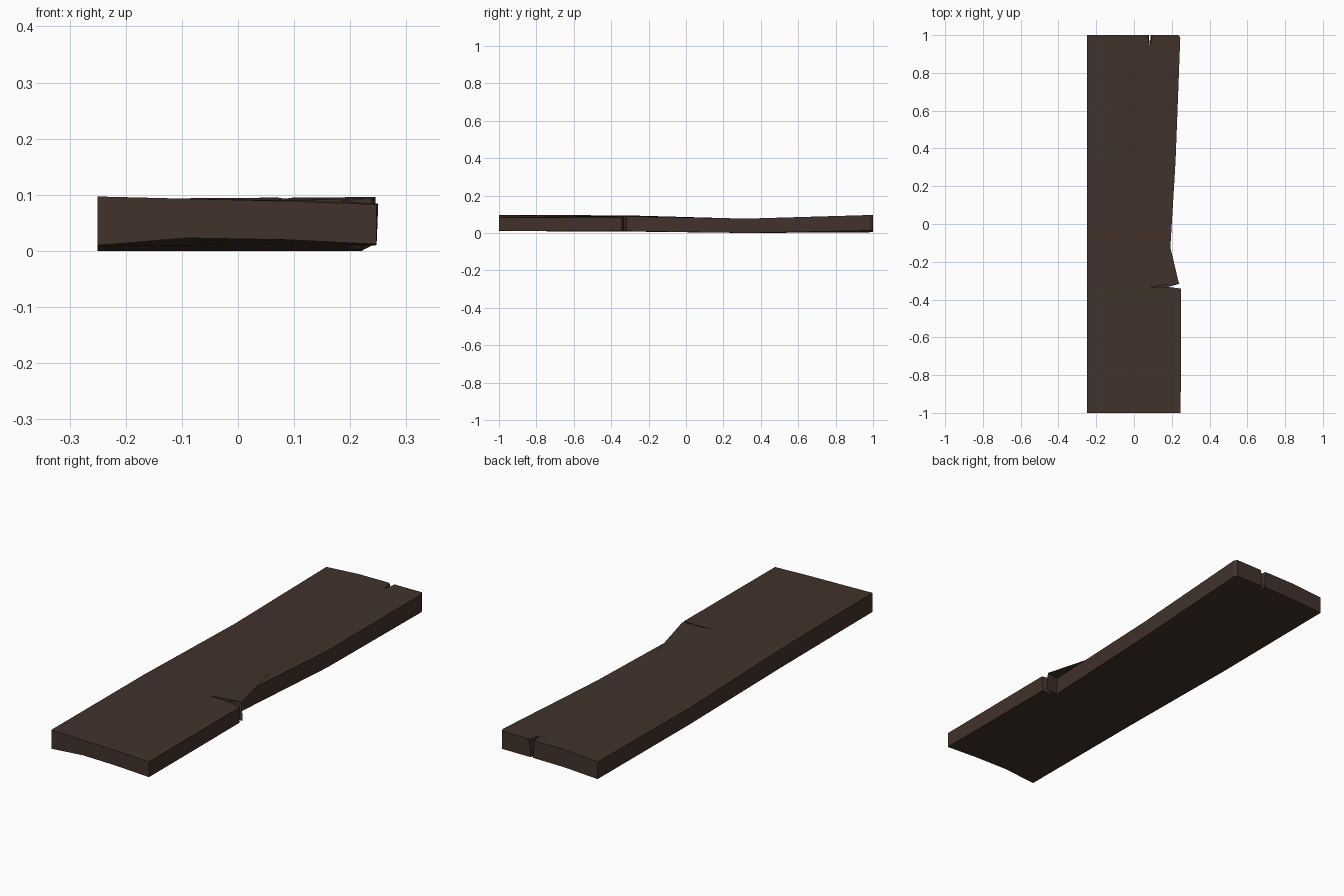
import bpy, bmesh

if "Cube" in bpy.data.objects:
    bpy.data.objects.remove(bpy.data.objects["Cube"])

# Plan points of the warped plank: x, y, bottom z, top z
rows = [
    # front end
    [(-.25, -1, .010, .097), (-.09, -1, .023, .093), (.083, -1, .020, .089), (.247, -1, .012, .083)],
    # front third line, ending at the tip of the side split
    [(-.25, -.333, .008, .094), (-.083, -.333, .010, .092), (.083, -.333, .010, .090), (.18, -.333, .010, .089)],
    # lowest line of the sag
    [(-.25, .333, .000, .076), (-.083, .333, .000, .076), (.083, .333, .000, .076), (.22, .333, .000, .077)],
    # back end, the third point being the tip of the end split
    [(-.25, 1, .004, .083), (-.083, 1, .013, .094), (.083, .94, .013, .093), (.236, 1, .013, .096)],
]
points = {(r, c): p for r, row in enumerate(rows) for c, p in enumerate(row)}
points["side_split_front"] = (.25, -.342, .011, .084)
points["side_split_back"] = (.238, -.315, .010, .094)
points["end_split_left"] = (.072, 1, .014, .095)
points["end_split_right"] = (.098, 1, .014, .095)
points["corner_cut"] = (.245, .985, .013, .096)

# Plan cells, counter-clockwise; the split cells get extra corners
cells = [[(r, c), (r, c + 1), (r + 1, c + 1), (r + 1, c)] for r in range(3) for c in range(3)]
cells[2].insert(2, "side_split_front")
cells[5].insert(1, "side_split_back")
cells[7].insert(3, "end_split_left")
cells[8].insert(2, "corner_cut")
cells[8].insert(4, "end_split_right")

bm = bmesh.new()
bottom = {k: bm.verts.new((p[0], p[1], p[2])) for k, p in points.items()}
top = {k: bm.verts.new((p[0], p[1], p[3])) for k, p in points.items()}

# Splits narrow towards the underside, and the side behind the split leans out
bottom["end_split_left"].co.x += .007
bottom["end_split_right"].co.x -= .009
bottom["side_split_front"].co.x -= .003
bottom["side_split_back"].co.x += .007

# Top and underside
for cell in cells:
    bm.faces.new([top[k] for k in cell])
    bm.faces.new([bottom[k] for k in reversed(cell)])

# Side walls along every plan edge used by only one cell
edges = {(a, b) for cell in cells for a, b in zip(cell, cell[1:] + cell[:1])}
for a, b in edges:
    if (b, a) not in edges:
        bm.faces.new([bottom[a], bottom[b], top[b], top[a]])

bmesh.ops.recalc_face_normals(bm, faces=bm.faces)
mesh = bpy.data.meshes.new("plank")
bm.to_mesh(mesh)
bm.free()

wood = bpy.data.materials.new("dark_brown_wood")
wood.diffuse_color = (.054, .032, .025, 1)
wood.use_nodes = True
wood.node_tree.nodes["Principled BSDF"].inputs["Base Color"].default_value = wood.diffuse_color
mesh.materials.append(wood)
plank = bpy.data.objects.new("plank", mesh)
bpy.context.collection.objects.link(plank)
